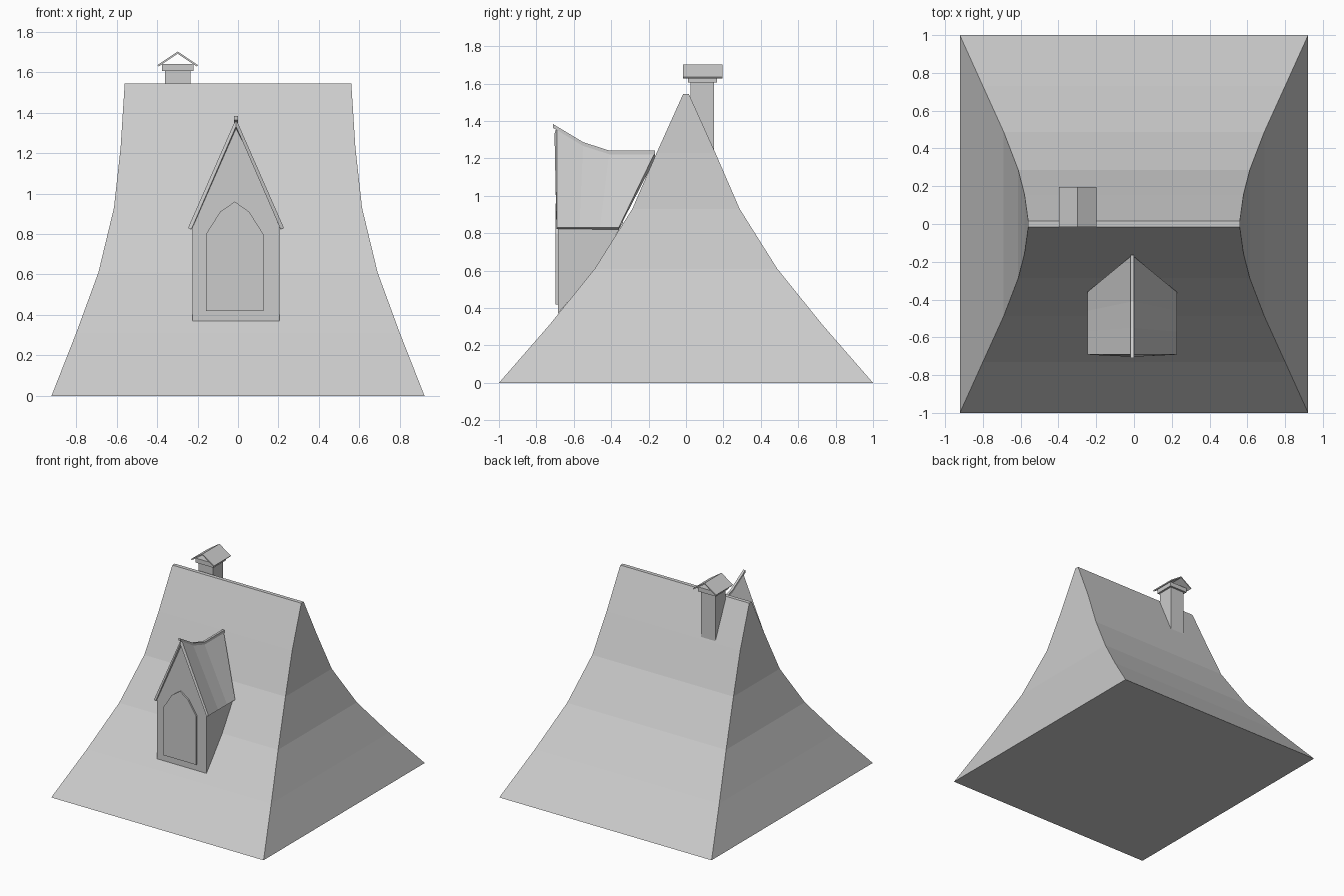
import bpy, bmesh

if "Cube" in bpy.data.objects:
    bpy.data.objects.remove(bpy.data.objects["Cube"])


def make(name, verts, faces, thickness=0):
    me = bpy.data.meshes.new(name)
    me.from_pydata(verts, [], faces)
    bm = bmesh.new()
    bm.from_mesh(me)
    bmesh.ops.recalc_face_normals(bm, faces=bm.faces)
    bm.normal_update()
    if thickness and max(bm.faces, key=lambda f: abs(f.normal.z)).normal.z < 0:
        bmesh.ops.reverse_faces(bm, faces=bm.faces)
    bm.to_mesh(me)
    bm.free()
    ob = bpy.data.objects.new(name, me)
    bpy.context.collection.objects.link(ob)
    if thickness:
        mod = ob.modifiers.new("thickness", "SOLIDIFY")
        mod.thickness = thickness
        mod.offset = -1
        mod.use_even_offset = True
    return ob


def loft(name, rings):
    """Closed skin through equal-sized rings, capped at both ends."""
    n = len(rings[0])
    verts = [p for r in rings for p in r]
    faces = [(i * n + j, i * n + (j + 1) % n, (i + 1) * n + (j + 1) % n, (i + 1) * n + j)
             for i in range(len(rings) - 1) for j in range(n)]
    faces += [tuple(range(n)), tuple(range(len(verts) - n, len(verts)))]
    return make(name, verts, faces)


def rect(x0, x1, y0, y1, z):
    return [(x0, y0, z), (x1, y0, z), (x1, y1, z), (x0, y1, z)]


def sheet(name, rows, thickness):
    n = len(rows[0])
    faces = [(i * n + j, i * n + j + 1, (i + 1) * n + j + 1, (i + 1) * n + j)
             for i in range(len(rows) - 1) for j in range(n - 1)]
    return make(name, [p for r in rows for p in r], faces, thickness)


# Main flared roof: half width, half depth, height
profile = [(0.922, 1.0, 0), (0.80, 0.73, 0.31), (0.69, 0.488, 0.61),
           (0.613, 0.287, 0.93), (0.58, 0.157, 1.23), (0.56, 0.015, 1.545)]
loft("main_roof", [rect(-a, a, -b, b, z) for a, b, z in profile])

# Chimney with its foot following the back slope
shaft = rect(-0.36, -0.235, 0.025, 0.15, 1.605)
foot = [(x, y, 1.50 if y < 0.1 else 1.23) for x, y, z in shaft]
loft("chimney_shaft", [foot, shaft])
loft("chimney_collar", [rect(-0.375, -0.22, 0.01, 0.165, z) for z in (1.605, 1.64)])
sheet("chimney_cap", [[(-0.398, y, 1.635), (-0.298, y, 1.702), (-0.198, y, 1.635)]
                      for y in (-0.015, 0.195)], 0.009)

# Dormer walls: front gable and two sides running back to the roof
CX, F = -0.01, -0.69
side = [(F + 0.005, 0.37), (F + 0.005, 0.86), (-0.335, 0.86), (-0.48, 0.61)]
walls = [(CX + s * 0.215, y, z) for s in (-1, 1) for y, z in side]
walls.append((CX, F + 0.005, 1.35))
make("dormer_walls", walls, [(0, 1, 2, 3), (4, 5, 6, 7), (0, 4, 5, 8, 1)])

# Dormer roof with an upswept ridge
ridge = [(F, 1.37), (-0.55, 1.28), (-0.41, 1.235), (-0.165, 1.235)]
eaves = [F, -0.57, -0.46, -0.36]
sheet("dormer_roof", [[(CX - 0.237, e, 0.83), (CX, y, z), (CX + 0.237, e, 0.83)]
                      for (y, z), e in zip(ridge, eaves)], 0.018)

# Ridge beam
beam = [(-0.71, 1.383)] + [(y, z + 0.007) for y, z in ridge[1:]]
loft("dormer_ridge_beam", [[(CX - 0.009, y, z - 0.02), (CX + 0.009, y, z - 0.02),
                            (CX + 0.009, y, z), (CX - 0.009, y, z)] for y, z in beam])

# Pointed arch window panel
arch = [(-0.158, 0.42), (0.125, 0.42), (0.125, 0.80), (0.055, 0.91),
        (-0.016, 0.96), (-0.088, 0.91), (-0.158, 0.80)]
loft("dormer_window", [[(x, y, z) for x, z in arch] for y in (F - 0.007, F + 0.006)])
